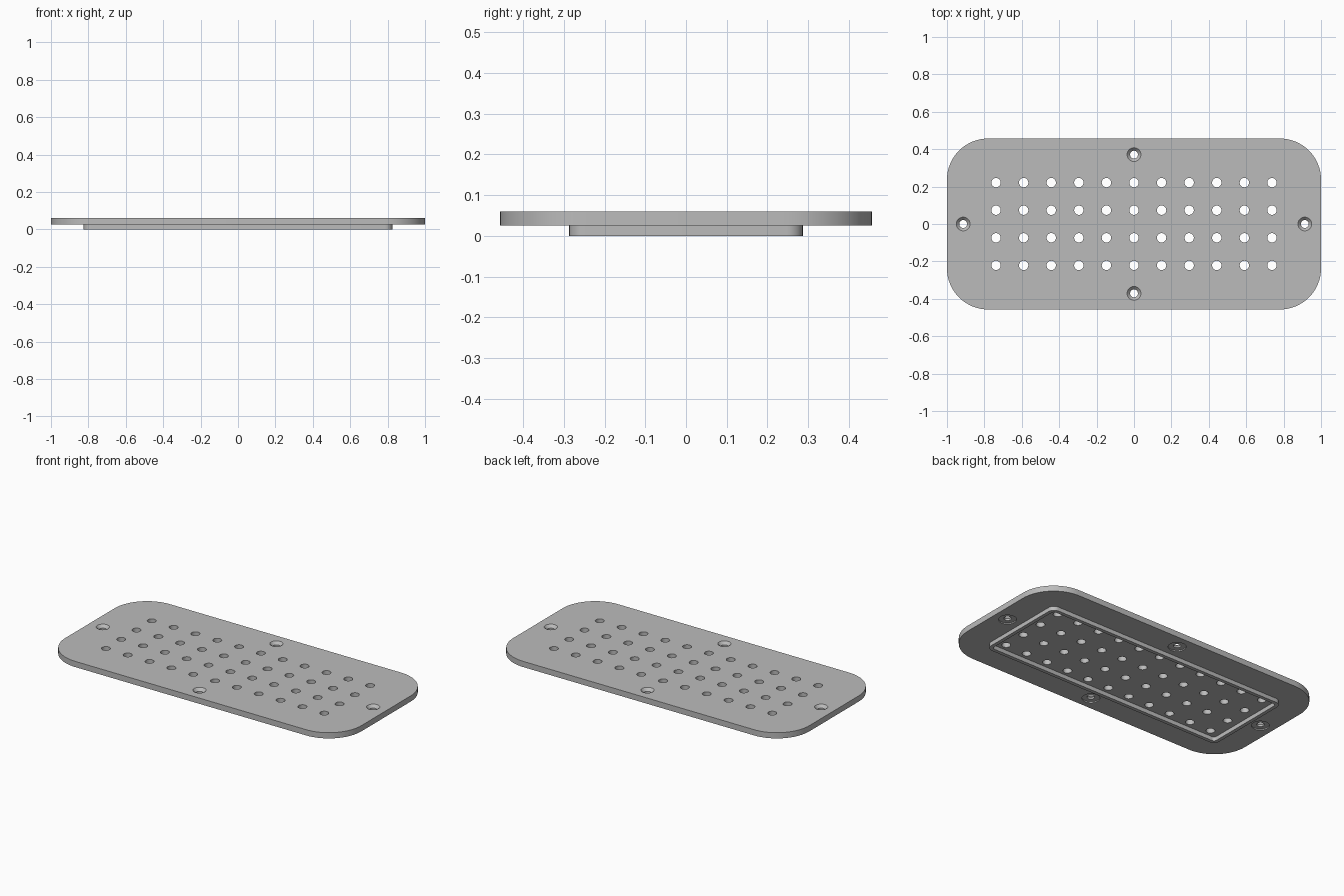
import bpy, bmesh, math

cube = bpy.data.objects.get("Cube")
if cube:
    bpy.data.objects.remove(cube, do_unlink=True)

RIM_TOP, TOP = 0.025, 0.06

grey = bpy.data.materials.new("plain_grey")
grey.use_nodes = True
colour = (0.5, 0.5, 0.5, 1)
grey.diffuse_color = colour
grey.node_tree.nodes["Principled BSDF"].inputs["Base Color"].default_value = colour


def rounded_rect(hx, hy, radius, steps):
    """Outline of a rectangle with rounded corners, counter-clockwise."""
    points = []
    for quarter, (sx, sy) in enumerate([(1, 1), (-1, 1), (-1, -1), (1, -1)]):
        for i in range(steps + 1):
            a = (quarter + i / steps) * math.pi / 2
            points.append((sx * (hx - radius) + radius * math.cos(a),
                           sy * (hy - radius) + radius * math.sin(a)))
    return points


def circle(x, y, radius, sides=32):
    return [(x + radius * math.cos(math.tau * i / sides),
             y + radius * math.sin(math.tau * i / sides)) for i in range(sides)]


def loft(bm, sections, closed=False):
    """Skin (outline, z) sections; cap the ends, or close into a loop."""
    rings = [[bm.verts.new((x, y, z)) for x, y in outline] for outline, z in sections]
    pairs = list(zip(rings, rings[1:]))
    if closed:
        pairs.append((rings[-1], rings[0]))
    else:
        bm.faces.new(rings[0][::-1])
        bm.faces.new(rings[-1])
    for low, high in pairs:
        n = len(low)
        for i in range(n):
            j = (i + 1) % n
            bm.faces.new((low[i], low[j], high[j], high[i]))


def finish(bm, name):
    bmesh.ops.recalc_face_normals(bm, faces=bm.faces)
    mesh = bpy.data.meshes.new(name)
    bm.to_mesh(mesh)
    bm.free()
    mesh.materials.append(grey)
    obj = bpy.data.objects.new(name, mesh)
    bpy.context.collection.objects.link(obj)
    return obj


def select(obj):
    bpy.ops.object.select_all(action="DESELECT")
    obj.select_set(True)
    bpy.context.view_layer.objects.active = obj


# Cover plate
bm = bmesh.new()
outline = rounded_rect(1, 0.457, 0.22, 16)
loft(bm, [(outline, RIM_TOP), (outline, TOP)])
plate = finish(bm, "cover_plate")

# Cutter: grid of drain holes and countersunk screw holes
bm = bmesh.new()
for col in range(11):
    for row in range(4):
        hole = circle((col - 5) * 0.1475, (row - 1.5) * 0.1475, 0.025)
        loft(bm, [(hole, 0), (hole, 0.1)])
for x, y in [(0.913, 0), (-0.913, 0), (0, 0.371), (0, -0.371)]:
    profile = [(0.05, 0.01), (0.05, 0.032), (0.021, 0.032),
               (0.021, 0.043), (0.037, TOP), (0.037, 0.1)]
    loft(bm, [(circle(x, y, r), z) for r, z in profile])
cutter = finish(bm, "hole_cutter")
cutter.hide_render = True

boolean = plate.modifiers.new("holes", "BOOLEAN")
boolean.operation = "DIFFERENCE"
boolean.solver = "EXACT"
boolean.object = cutter
select(plate)
bpy.ops.object.modifier_apply(modifier=boolean.name)
bpy.data.objects.remove(cutter, do_unlink=True)

# Locating rim under the plate
bm = bmesh.new()
outer = rounded_rect(0.825, 0.287, 0.04, 8)
inner = rounded_rect(0.803, 0.265, 0.018, 8)
loft(bm, [(outer, 0), (outer, RIM_TOP + 0.001),
          (inner, RIM_TOP + 0.001), (inner, 0)], closed=True)
rim = finish(bm, "underside_rim")

# Smooth curved walls, crisp edges
for obj in (plate, rim):
    select(obj)
    bpy.ops.object.shade_smooth_by_angle(angle=math.radians(30))
